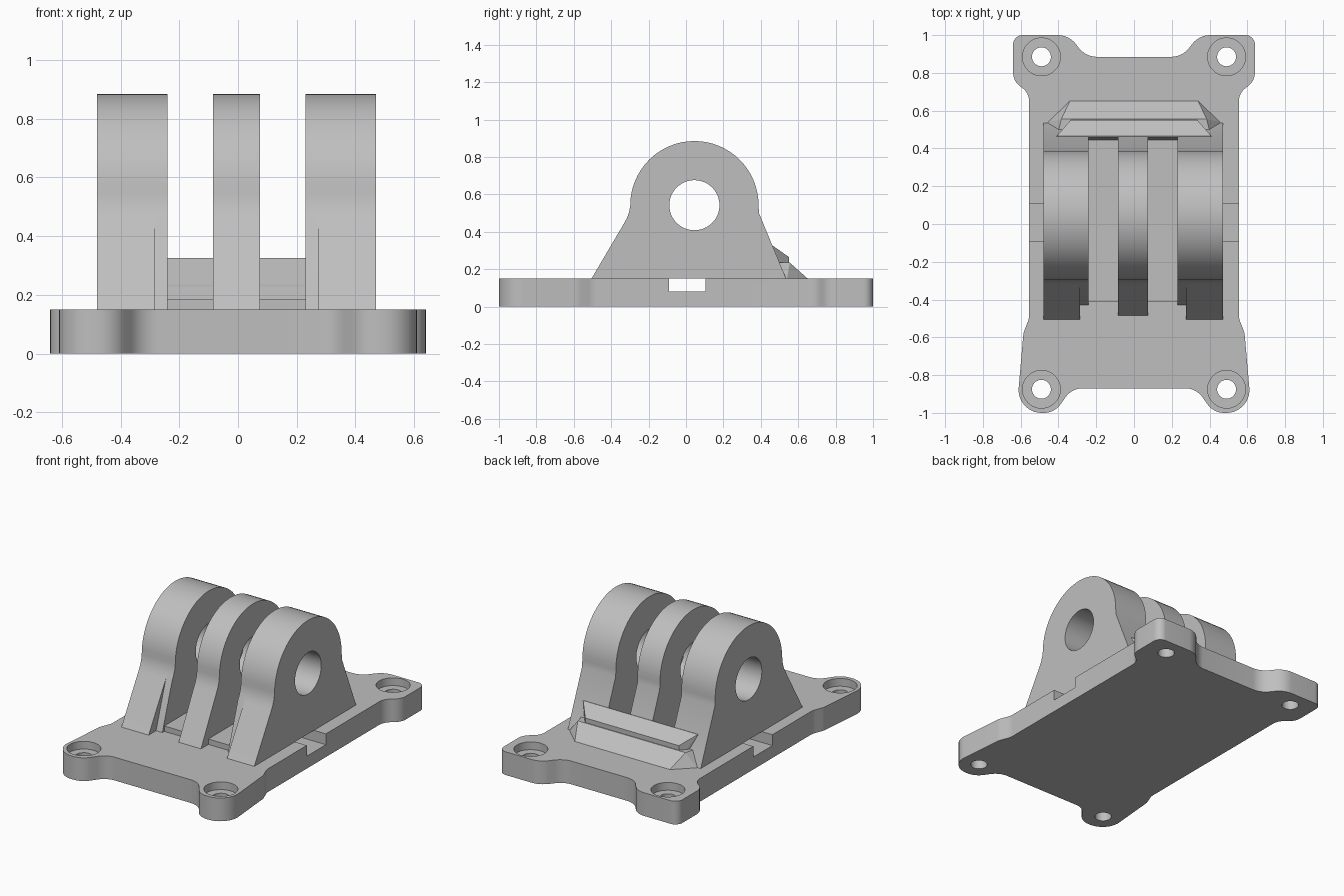
import bpy, bmesh, math
from mathutils import Vector

cube = bpy.data.objects.get("Cube")
if cube:
    bpy.data.objects.remove(cube, do_unlink=True)

grey = bpy.data.materials.new("grey plastic")
grey.use_nodes = True
GREY = (0.52, 0.52, 0.52, 1)
grey.diffuse_color = GREY
grey.node_tree.nodes["Principled BSDF"].inputs["Base Color"].default_value = GREY


def finish(name, bm):
    bmesh.ops.recalc_face_normals(bm, faces=bm.faces)
    mesh = bpy.data.meshes.new(name)
    bm.to_mesh(mesh)
    bm.free()
    mesh.materials.append(grey)
    ob = bpy.data.objects.new(name, mesh)
    bpy.context.collection.objects.link(ob)
    return ob


def extrude(name, points, direction):
    bm = bmesh.new()
    face = bm.faces.new([bm.verts.new(p) for p in points])
    new = bmesh.ops.extrude_face_region(bm, geom=[face])["geom"]
    moved = [g for g in new if isinstance(g, bmesh.types.BMVert)]
    bmesh.ops.translate(bm, verts=moved, vec=direction)
    return finish(name, bm)


def hull(name, points):
    bm = bmesh.new()
    verts = [bm.verts.new(p) for p in points]
    bmesh.ops.convex_hull(bm, input=verts)
    bmesh.ops.dissolve_limit(bm, angle_limit=0.01, verts=bm.verts, edges=bm.edges)
    return finish(name, bm)


def box(name, x, y, z):
    return hull(name, [(a, b, c) for a in x for b in y for c in z])


def circle(radius, steps=48):
    return [(radius * math.cos(2 * math.pi * i / steps),
             radius * math.sin(2 * math.pi * i / steps)) for i in range(steps)]


def activate(ob):
    bpy.ops.object.select_all(action="DESELECT")
    ob.select_set(True)
    bpy.context.view_layer.objects.active = ob


def cut(ob, cutter):
    cutter.hide_render = True
    mod = ob.modifiers.new("cut", "BOOLEAN")
    mod.operation = "DIFFERENCE"
    mod.solver = "EXACT"
    mod.object = cutter
    activate(ob)
    bpy.ops.object.modifier_apply(modifier=mod.name)
    bpy.data.objects.remove(cutter, do_unlink=True)


def smooth(ob):
    activate(ob)
    bpy.ops.object.shade_smooth_by_angle(angle=math.radians(30))


def rounded(corners, steps=8):
    """Replace each (x, y, radius) corner of a closed outline by an arc."""
    out = []
    for i, (x, y, r) in enumerate(corners):
        p = Vector((x, y))
        a = (Vector(corners[i - 1][:2]) - p).normalized()
        b = (Vector(corners[(i + 1) % len(corners)][:2]) - p).normalized()
        half = a.angle(b) / 2
        centre = p + (a + b).normalized() * r / math.sin(half)
        start = p + a * r / math.tan(half) - centre
        end = p + b * r / math.tan(half) - centre
        for k in range(steps + 1):
            t = k / steps
            out.append(centre + start.lerp(end, t).normalized() * r)
    return out


# Base plate with four lugs
TOP = 0.15
half = [(0.255, 0.885, 0.12), (0.345, 1.0, 0.12), (0.64, 1.0, 0.05),
        (0.64, 0.755, 0.09), (0.555, 0.695, 0.09), (0.555, -0.50, 0.10),
        (0.585, -0.575, 0.10), (0.622, -1.0, 0.12), (0.42, -1.0, 0.11),
        (0.33, -0.87, 0.11)]
outline = rounded(half + [(-x, y, r) for x, y, r in reversed(half)])
plate = extrude("base_plate", [(p.x, p.y, 0) for p in outline], (0, 0, TOP))

# Counterbored screw holes
for side in (-1, 1):
    for y in (0.885, -0.875):
        for radius, low in ((0.05, -0.1), (0.1, TOP - 0.05)):
            ring = [(side * 0.49 + u, y + v, low) for u, v in circle(radius)]
            cut(plate, extrude("hole_cutter", ring, (0, 0, 0.4)))

# Cross slot, which runs under the ears
cut(plate, box("slot_cutter", (-1, 1), (-0.09, 0.105), (0.08, 0.3)))
smooth(plate)

# Hinge ears
PIVOT_Y, PIVOT_Z, RADIUS = 0.045, 0.542, 0.343


def ear(name, x0, x1, toe):
    arc = [(PIVOT_Y + RADIUS * math.cos(math.pi * i / 32),
            PIVOT_Z + RADIUS * math.sin(math.pi * i / 32)) for i in range(33)]
    front = [(-0.303, 0.51), (-0.315, 0.475), (-0.33, 0.447), (toe, TOP)]
    profile = [(0.535, TOP), (0.39, 0.50)] + arc + front
    ob = extrude(name, [(x0, y, z) for y, z in profile], (x1 - x0, 0, 0))
    ring = [(x0 - 0.1, PIVOT_Y + u, PIVOT_Z + v) for u, v in circle(0.134)]
    cut(ob, extrude("pin_cutter", ring, (x1 - x0 + 0.2, 0, 0)))
    smooth(ob)


SHIFT = -0.005
ear("middle_ear", SHIFT - 0.08, SHIFT + 0.08, -0.485)
for label, side in (("left", 1), ("right", -1)):
    for part, a, b, toe in (("outer_ear", 0.28, 0.475, -0.505),
                            ("inner_ear_step", 0.235, 0.28, -0.43)):
        x0, x1 = sorted((SHIFT + side * a, SHIFT + side * b))
        ear(label + "_" + part, x0, x1, toe)

# Raised floor between the ears
box("gap_floor", (-0.26, 0.25), (-0.41, 0.47), (TOP, 0.185))

# Rear stop: wide sloped foot and narrower wedge on top
sides = (-1, 1)
hull("rear_stop_foot",
     [(s * x, y, z) for s in sides for x, y, z in
      ((0.455, 0.45, TOP), (0.455, 0.54, TOP), (0.34, 0.65, TOP),
       (0.41, 0.45, 0.235), (0.385, 0.555, 0.235))])
hull("rear_stop_wedge",
     [(s * x, y, z) for s in sides for x, y, z in
      ((0.41, 0.445, 0.18), (0.41, 0.465, 0.325), (0.41, 0.46, 0.325),
       (0.335, 0.55, 0.265), (0.335, 0.55, 0.18))])
